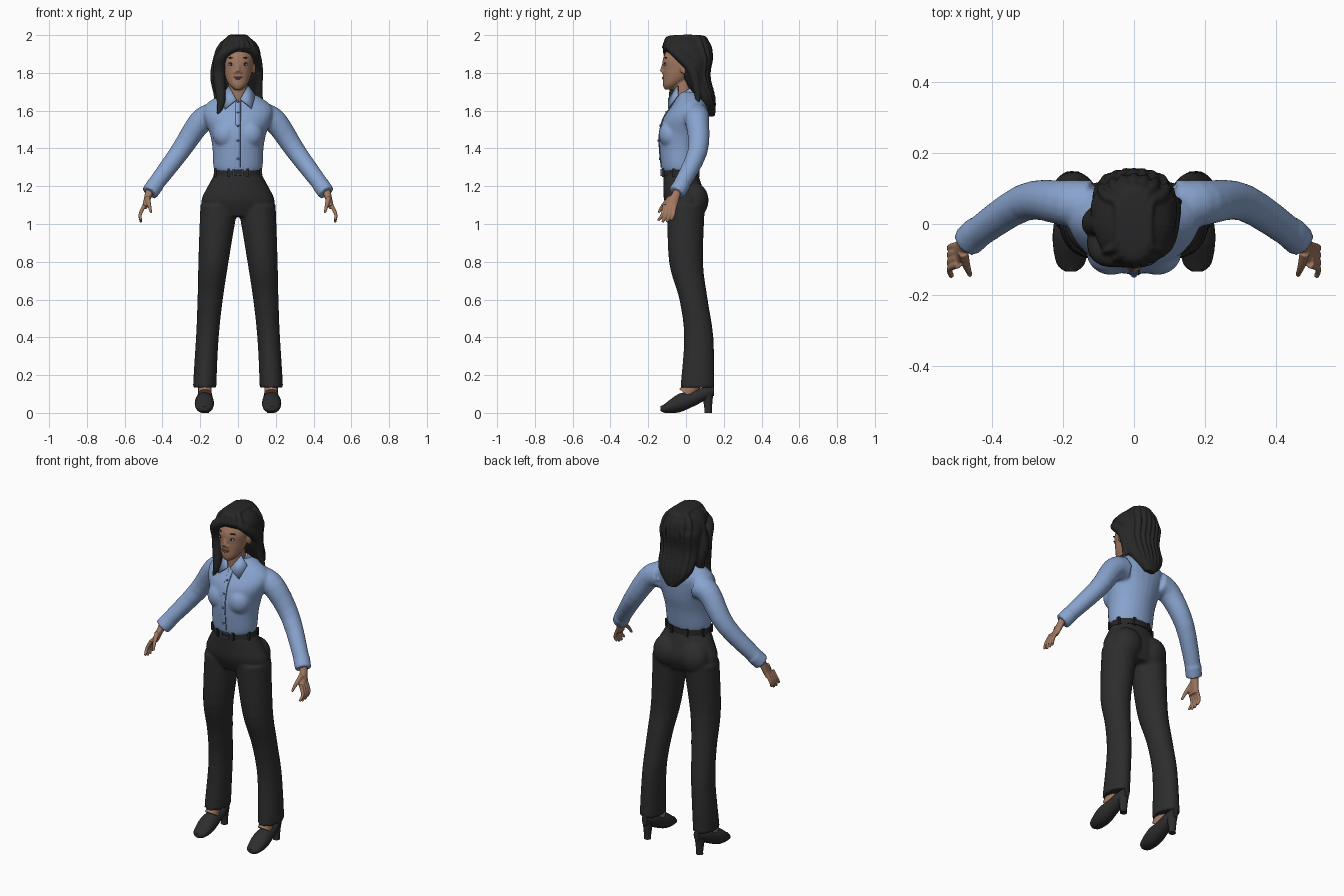
import bpy, bmesh, math
from mathutils import Vector, Matrix

cube = bpy.data.objects.get("Cube")
if cube:
    bpy.data.objects.remove(cube)


def material(name, *rgb):
    mat = bpy.data.materials.new(name)
    mat.use_nodes = True
    mat.diffuse_color = (*rgb, 1)
    mat.node_tree.nodes["Principled BSDF"].inputs["Base Color"].default_value = (*rgb, 1)
    return mat


skin_tone = material("warm_skin", .36, .19, .12)
shirt_blue = material("shirt_blue", .25, .37, .62)
seam_blue = material("seam_blue", .1, .16, .3)
charcoal = material("charcoal", .026, .026, .026)
black = material("soft_black", .02, .02, .02)
lip_rose = material("lip_rose", .27, .1, .08)
eye_white = material("eye_white", .5, .46, .43)
steel = material("buckle_steel", .08, .11, .17)


def smooth_path(points, steps=4):
    """Pass a smooth curve through tuples of any length."""
    last = len(points) - 1
    out = []
    for i in range(last):
        near = [Vector(points[max(0, min(last, i + k))]) for k in (-1, 0, 1, 2)]
        before, start, end, after = near
        for s in range(steps):
            t = s / steps
            bend = 2 * before - 5 * start + 4 * end - after
            twist = 3 * (start - end) + after - before
            out.append(start + (end - before + (bend + twist * t) * t) * t / 2)
    return out + [Vector(points[last])]


def circle(center, across, along, sides):
    turns = [math.tau * k / sides for k in range(sides)]
    return [center + across * math.cos(a) + along * math.sin(a) for a in turns]


def skin_rings(bm, rings):
    loops = [[bm.verts.new(point) for point in ring] for ring in rings]
    for low, high in zip(loops, loops[1:]):
        for k in range(len(low)):
            bm.faces.new((low[k - 1], low[k], high[k], high[k - 1]))
    bm.faces.new(loops[0])
    bm.faces.new(loops[-1])


def stack(bm, rows, lean=lambda place: 0, along_y=False, sides=28):
    """Ellipses from rows (place, half width, low edge, high edge), stacked up z or along y."""
    rings = []
    for place, width, low, high in smooth_path(rows):
        middle, half = (low + high) / 2, (high - low) / 2
        pair = (place, middle) if along_y else (middle, place)
        depth = Vector((0, 0, half)) if along_y else Vector((0, half, 0))
        rings.append(circle(Vector((lean(place), *pair)), Vector((width, 0, 0)), depth, sides))
    skin_rings(bm, rings)


def tube(bm, points, start, end, swell=0, flat=1, sides=16):
    """Round limb along a curve, tapering from start to end and swelling between."""
    path = smooth_path(points)
    rings = []
    for i, point in enumerate(path):
        t = i / (len(path) - 1)
        radius = start + (end - start) * t + swell * math.sin(math.pi * t)
        ahead = path[min(i + 1, len(path) - 1)] - path[max(i - 1, 0)]
        across = ahead.cross(Vector((1, 0, 0))).normalized()
        along = ahead.normalized().cross(across)
        rings.append(circle(point, across * radius * flat, along * radius, sides))
    skin_rings(bm, rings)


def ball(bm, place, size):
    bmesh.ops.create_uvsphere(bm, u_segments=20, v_segments=12, radius=1,
                              matrix=Matrix.LocRotScale(Vector(place), None, Vector(size)))


def box(bm, place, size):
    bmesh.ops.create_cube(bm, size=1, matrix=Matrix.LocRotScale(Vector(place), None, Vector(size)))


def mirror_copy(bm):
    """Repeat everything built so far on the other side."""
    copy = bmesh.ops.duplicate(bm, geom=bm.verts[:] + bm.edges[:] + bm.faces[:])["geom"]
    for item in copy:
        if isinstance(item, bmesh.types.BMVert):
            item.co.x *= -1


def finish(name, bm, mat, voxel=0, relax=3):
    bmesh.ops.recalc_face_normals(bm, faces=bm.faces)
    mesh = bpy.data.meshes.new(name)
    bm.to_mesh(mesh)
    bm.free()
    mesh.materials.append(mat)
    mesh.shade_smooth()
    mesh.set_sharp_from_angle(angle=math.radians(50))
    obj = bpy.data.objects.new(name, mesh)
    bpy.context.collection.objects.link(obj)
    if voxel:
        # Fuse overlapping forms into one organic surface
        fuse = obj.modifiers.new("fuse", 'REMESH')
        fuse.mode, fuse.voxel_size, fuse.use_smooth_shade = 'VOXEL', voxel, True
        soften = obj.modifiers.new("soften", 'SMOOTH')
        soften.factor, soften.iterations = .5, relax
    return obj


# Shirt: sleeves, cuffs and bust on both sides, then the torso
torso = [(1.27, .11, -.12, .06), (1.3, .13, -.13, .07), (1.4, .135, -.14, .09), (1.48, .15, -.14, .11),
         (1.56, .18, -.12, .12), (1.62, .18, -.08, .12), (1.67, .12, -.05, .1), (1.7, .06, -.04, .07)]
bm = bmesh.new()
tube(bm, [(.13, .05, 1.57), (.2, .06, 1.54), (.31, .06, 1.38), (.46, -.04, 1.18)], .075, .041)
tube(bm, [(.436, -.02, 1.21), (.468, -.05, 1.165)], .046, .045)
ball(bm, (.064, -.08, 1.475), (.07, .064, .075))
mirror_copy(bm)
stack(bm, torso)
finish("shirt", bm, shirt_blue, .008)

# Collar: tilted band and two pointed leaves
bm = bmesh.new()
tube(bm, [(0, .035, 1.655), (0, 0, 1.705)], .085, .056, sides=28)
finish("collar_band", bm, shirt_blue)
bm = bmesh.new()
leaf = [(.01, -.09, 1.66), (.07, -.09, 1.61), (.09, -.04, 1.68), (.05, -.04, 1.73)]
bm.faces.new([bm.verts.new(corner) for corner in leaf])
mirror_copy(bm)
collar = finish("collar_leaves", bm, shirt_blue)
collar.modifiers.new("cloth", 'SOLIDIFY').thickness = .008

# Front closure follows the torso profile
closure = [Vector((0, front, z)) for z, width, front, back in torso[1:-1]]
bm = bmesh.new()
tube(bm, closure, .013, .013, flat=.3)
finish("button_placket", bm, shirt_blue)
bm = bmesh.new()
tube(bm, [point + Vector((.013, 0, 0)) for point in closure], .0025, .0025)
for point in smooth_path(closure, 2)[1::2]:
    ball(bm, point + Vector((0, -.005, 0)), (.007, .004, .007))
finish("buttons_and_seam", bm, seam_blue)

# Trousers: legs and seat on both sides, then the hips
bm = bmesh.new()
stack(bm, [(1.1, .1, -.1, .1), (.8, .08, -.09, .09), (.6, .067, -.035, .115),
           (.4, .06, -.01, .145), (.135, .062, -.03, .15)], lean=lambda z: .18 - .07 * z ** 1.5)
ball(bm, (.085, .04, 1.125), (.09, .08, .095))
mirror_copy(bm)
stack(bm, [(1.275, .118, -.12, .06), (1.2, .16, -.12, .085), (1.12, .195, -.115, .105),
           (1.04, .17, -.08, .08)])
finish("trousers", bm, charcoal, .009)

# Belt with loops
bm = bmesh.new()
stack(bm, [(1.256, .13, -.127, .071), (1.29, .124, -.125, .07)])
for spot in circle(Vector((0, -.028, 1.272)), Vector((.12, .04, 0)), Vector((-.05, .09, 0)), 8):
    box(bm, spot, (.014, .014, .046))
finish("belt", bm, black)

# Belt buckle frame and prong
bm = bmesh.new()
box(bm, (.024, -.129, 1.272), (.008, .012, .036))
mirror_copy(bm)
for z in (1.257, 1.287):
    box(bm, (0, -.129, z), (.05, .012, .007))
box(bm, (0, -.129, 1.272), (.006, .01, .03))
finish("belt_buckle", bm, steel)

# Head: ears and nostrils on both sides, then skull, neck and nose
bm = bmesh.new()
ball(bm, (.012, -.121, 1.804), (.01, .009, .008))
ball(bm, (.084, -.012, 1.825), (.01, .02, .032))
mirror_copy(bm)
stack(bm, [(1.712, .02, -.114, -.06), (1.735, .045, -.122, -.03), (1.77, .064, -.123, .02),
           (1.82, .077, -.123, .06), (1.88, .083, -.121, .08), (1.96, .06, -.08, .08)])
tube(bm, [(0, -.01, 1.62), (0, -.02, 1.77)], .055, .048)
tube(bm, [(0, -.112, 1.86), (0, -.127, 1.806)], .009, .013)
finish("head_and_neck", bm, skin_tone, .005)

# Eyes, lashes, brows and lips
eyes, dark, lips = bmesh.new(), bmesh.new(), bmesh.new()
ball(eyes, (.035, -.11, 1.845), (.015, .006, .006))
ball(dark, (.035, -.113, 1.845), (.006, .005, .006))
ball(dark, (.035, -.11, 1.852), (.017, .008, .002))
ball(dark, (.037, -.107, 1.88), (.02, .01, .003))
ball(lips, (.007, -.12, 1.778), (.017, .006, .004))
for part in (eyes, dark, lips):
    mirror_copy(part)
ball(lips, (0, -.121, 1.77), (.017, .006, .005))
finish("eye_whites", eyes, eye_white)
finish("irises_and_brows", dark, black)
finish("lips", lips, lip_rose)

# Hair mass
mass = [(2, .03, -.04, .04), (1.987, .06, -.08, .08), (1.96, .095, -.11, .11), (1.93, .113, -.12, .125),
        (1.9, .12, -.09, .13), (1.87, .122, -.04, .132), (1.78, .118, -.02, .122),
        (1.66, .108, .05, .152), (1.57, .03, .11, .15)]
bm = bmesh.new()
stack(bm, mass)
# Strands sweep from the hairline over the crown and down the back
for k in range(-3, 4):
    spread = k / 4
    arc = math.sqrt(1 - spread ** 2)
    front = [(spread * width, (low + high - (high - low) * arc) / 2, z) for z, width, low, high in mass[1:4]]
    back = [(spread * width, (low + high + (high - low) * arc) / 2, z) for z, width, low, high in mass[1:]]
    tube(bm, front[::-1] + back, .008, .004, swell=.008)
# Long lock over the right shoulder, with a fuller one behind it
tube(bm, [(.03, -.1, 1.95), (-.08, -.09, 1.9), (-.1, -.05, 1.8), (-.09, -.07, 1.65),
          (-.11, -.08, 1.57)], .018, .004, swell=.022)
tube(bm, [(-.09, 0, 1.93), (-.11, 0, 1.8), (-.1, .02, 1.7), (-.11, 0, 1.63)], .025, .01, swell=.02)
# Shorter sweep tucked behind the left ear
tube(bm, [(.02, -.1, 1.95), (.085, -.06, 1.91), (.105, .03, 1.82), (.11, .06, 1.7),
          (.135, .06, 1.62)], .015, .004, swell=.018)
finish("hair", bm, black, .006)

# Hands: palm, four spread fingers and thumb
bm = bmesh.new()
stack(bm, [(1.19, .024, -.06, -.02), (1.15, .02, -.08, -.03), (1.08, .014, -.12, -.05)],
      lean=lambda z: .82 - .3 * z)
for k in range(4):
    y = -.06 - .018 * k
    tip = 1.02 - .012 * math.sin(k)
    tube(bm, [(.495, y, 1.1), (.518, y * 1.1, 1.05), (.513, y * 1.3, tip)], .011, .007)
tube(bm, [(.48, -.08, 1.14), (.47, -.12, 1.1), (.46, -.145, 1.06)], .015, .006)
mirror_copy(bm)
finish("hands", bm, skin_tone, .004, 2)

# Feet inside pointed shoes with block heels
feet, shoes, heels = bmesh.new(), bmesh.new(), bmesh.new()
tube(feet, [(.175, .07, .2), (.175, 0, .1)], .036, .036, flat=1.2)
stack(shoes, [(-.134, .015, .01, .035), (-.11, .04, 0, .05), (-.04, .051, .002, .1), (.03, .043, .03, .115),
              (.09, .036, .06, .135), (.147, .018, .09, .15)], lean=lambda y: .178 - .04 * max(y, 0), along_y=True)
tube(heels, [(.173, .115, .1), (.173, .117, .03), (.173, .117, 0)], .031, .02, swell=-.005)
for part in (feet, shoes, heels):
    mirror_copy(part)
finish("feet", feet, skin_tone)
finish("shoes", shoes, charcoal)
finish("shoe_heels", heels, charcoal)
